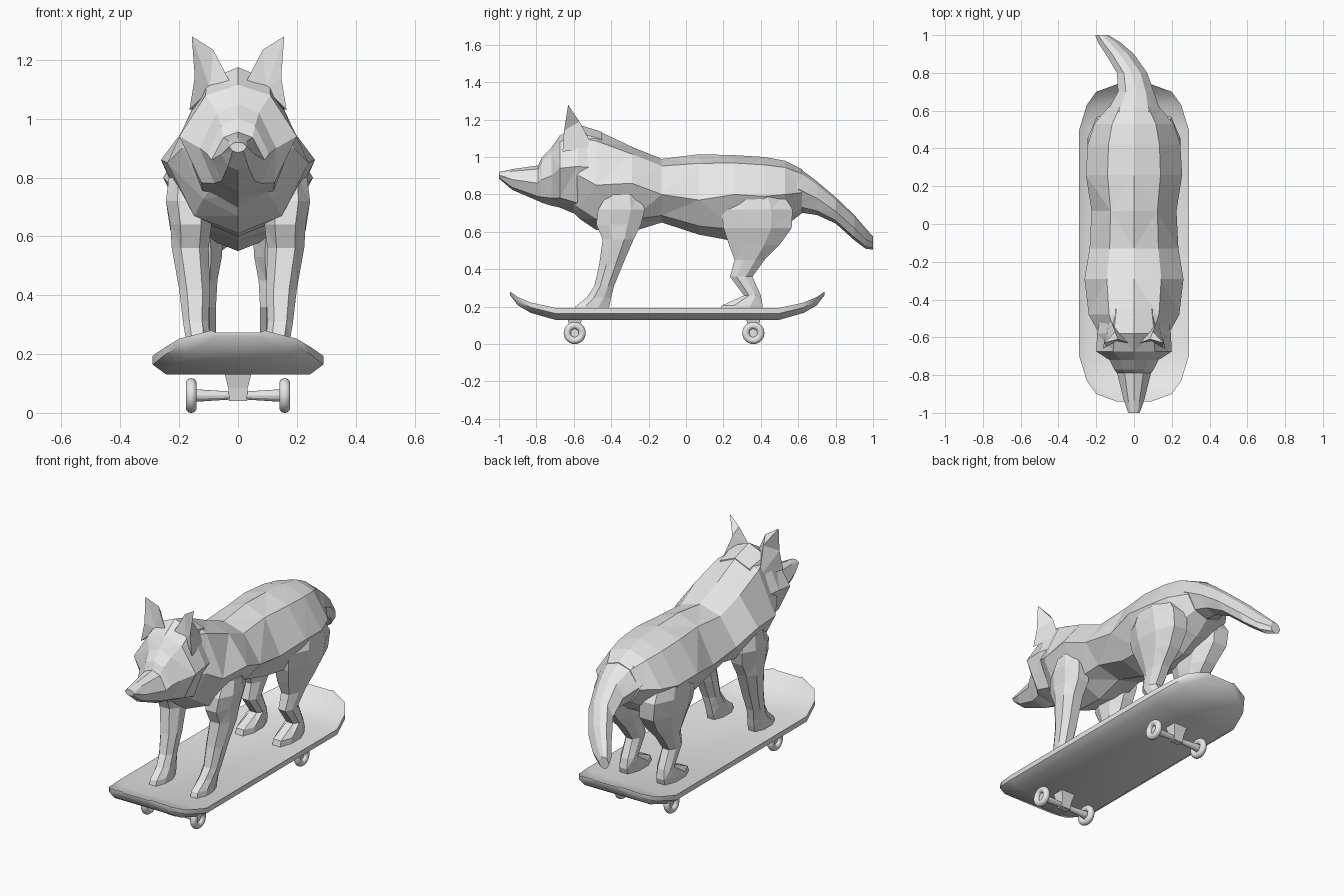
import bpy
import bmesh
import math
from mathutils import Matrix, Vector

default = bpy.data.objects.get("Cube")
if default:
    bpy.data.objects.remove(default, do_unlink=True)

grey = bpy.data.materials.new("plain_grey")
grey.use_nodes = True
grey.diffuse_color = (0.8, 0.8, 0.8, 1)
grey.node_tree.nodes["Principled BSDF"].inputs["Base Color"].default_value = (0.8, 0.8, 0.8, 1)


def finish(name, bm, triangulate=False, smooth=False):
    """Turn a bmesh into a named grey object."""
    bmesh.ops.recalc_face_normals(bm, faces=bm.faces)
    if triangulate:
        bmesh.ops.triangulate(bm, faces=bm.faces)
    for face in bm.faces:
        face.smooth = smooth
    mesh = bpy.data.meshes.new(name)
    bm.to_mesh(mesh)
    bm.free()
    if smooth:
        mesh.set_sharp_from_angle(angle=math.radians(35))
    mesh.materials.append(grey)
    obj = bpy.data.objects.new(name, mesh)
    bpy.context.collection.objects.link(obj)
    return obj


def loft(name, rings, triangulate=True, smooth=False):
    """Skin a list of equal-length point rings and cap both ends."""
    bm = bmesh.new()
    loops = [[bm.verts.new(point) for point in ring] for ring in rings]
    for lower, upper in zip(loops, loops[1:]):
        for i in range(len(lower)):
            j = (i + 1) % len(lower)
            bm.faces.new((lower[i], lower[j], upper[j], upper[i]))
    bm.faces.new(loops[0])
    bm.faces.new(loops[-1])
    return finish(name, bm, triangulate, smooth)


def trunk_ring(y, top, bottom, width, middle, shift=0):
    """Upright eight-sided section: narrow back, wide flank, narrow belly."""
    shoulder = top - (top - middle) * 0.2
    belly = bottom + (middle - bottom) * 0.25
    half = [(0, top), (width * 0.55, shoulder), (width, middle),
            (width * 0.62, belly), (0, bottom)]
    half += [(-x, z) for x, z in half[-2:0:-1]]
    return [(x + shift, y, z) for x, z in half]


def leg_ring(side, z, front, back, inner, outer):
    """Level eight-sided section of a leg, with clipped corners."""
    cx, cy = (inner + outer) / 2, (front + back) / 2
    rx, ry = (outer - inner) / 2, (back - front) / 2
    corners = [(1, 0.4), (0.5, 1), (-0.5, 1), (-1, 0.4)]
    corners += [(-x, -y) for x, y in corners]
    return [(side * (cx + rx * x), cy + ry * y, z) for x, y in corners]


# Torso and neck: y, top, bottom, half width, height of widest line
torso = [
    (-0.64, 1.08, 0.74, 0.12, 0.92), (-0.57, 1.15, 0.67, 0.19, 0.9),
    (-0.48, 1.145, 0.61, 0.24, 0.85), (-0.29, 1.055, 0.6, 0.262, 0.86),
    (-0.13, 0.99, 0.65, 0.235, 0.8), (0.07, 1.015, 0.585, 0.225, 0.77),
    (0.26, 1.01, 0.55, 0.255, 0.8), (0.42, 1, 0.57, 0.245, 0.79),
    (0.53, 0.98, 0.63, 0.21, 0.8), (0.62, 0.935, 0.7, 0.135, 0.81),
]
loft("torso", [trunk_ring(*row) for row in torso])

# Head, from the nose back to the cheek ruff
head = [
    (-1, 0.92, 0.885, 0.03, 0.905), (-0.93, 0.935, 0.825, 0.055, 0.88),
    (-0.79, 0.955, 0.765, 0.09, 0.86), (-0.77, 1, 0.755, 0.105, 0.88),
    (-0.72, 1.05, 0.74, 0.13, 0.9), (-0.675, 1.115, 0.73, 0.2, 0.94),
    (-0.58, 1.175, 0.69, 0.195, 0.95), (-0.45, 1.135, 0.64, 0.17, 0.94),
]
loft("head", [trunk_ring(*row) for row in head])

# Tail, curling to one side, with the sideways shift last
tail = [
    (0.48, 0.97, 0.7, 0.17, 0.84, 0), (0.6, 0.945, 0.705, 0.14, 0.83, 0),
    (0.7, 0.87, 0.69, 0.095, 0.78, 0.01), (0.8, 0.785, 0.645, 0.08, 0.71, -0.01),
    (0.9, 0.69, 0.555, 0.075, 0.62, -0.075), (0.96, 0.62, 0.51, 0.06, 0.56, -0.13),
    (1, 0.575, 0.505, 0.035, 0.54, -0.17),
]
loft("tail", [trunk_ring(*row) for row in tail])

# Legs: height, front, back, inner side, outer side
front_leg = [
    (0.17, -0.6, -0.42, 0.09, 0.175), (0.202, -0.59, -0.41, 0.09, 0.175),
    (0.25, -0.53, -0.4, 0.095, 0.177), (0.31, -0.49, -0.385, 0.1, 0.187),
    (0.42, -0.465, -0.34, 0.095, 0.2), (0.56, -0.445, -0.28, 0.1, 0.225),
    (0.64, -0.48, -0.24, 0.09, 0.23), (0.72, -0.47, -0.22, 0.09, 0.245),
    (0.8, -0.42, -0.25, 0.1, 0.235),
]
hind_leg = [
    (0.17, 0.18, 0.4, 0.07, 0.17), (0.205, 0.19, 0.41, 0.07, 0.17),
    (0.26, 0.31, 0.4, 0.075, 0.16), (0.36, 0.235, 0.355, 0.075, 0.16),
    (0.45, 0.26, 0.42, 0.07, 0.175), (0.53, 0.23, 0.5, 0.055, 0.2),
    (0.62, 0.2, 0.565, 0.05, 0.23), (0.72, 0.19, 0.57, 0.05, 0.245),
    (0.8, 0.24, 0.52, 0.05, 0.235),
]


def build_ear(name, side):
    """Pointed ear with a hollow front, its base sunk into the head."""
    points = {
        "inner": (0.03, -0.63, 1.13), "outer": (0.165, -0.66, 1.03),
        "back": (0.13, -0.49, 1.04), "hollow": (0.095, -0.62, 1.1),
        "brow": (0.147, -0.652, 1.14), "edge": (0.085, -0.61, 1.235),
        "heel": (0.1, -0.57, 1.19), "tip": (0.157, -0.63, 1.28),
    }
    bm = bmesh.new()
    vert = {key: bm.verts.new((side * x, y, z)) for key, (x, y, z) in points.items()}
    for face in ("inner hollow edge", "hollow tip edge", "hollow brow tip",
                 "hollow outer brow", "brow heel tip", "brow back heel",
                 "brow outer back", "heel edge tip", "heel inner edge",
                 "back inner heel", "inner back hollow", "back outer hollow"):
        bm.faces.new([vert[key] for key in face.split()])
    finish(name, bm)


for label, side in (("left", 1), ("right", -1)):
    loft("front_leg_" + label, [leg_ring(side, *row) for row in front_leg])
    loft("hind_leg_" + label, [leg_ring(side, *row) for row in hind_leg])
    build_ear("ear_" + label, side)

# Skateboard deck: distance from its middle, half width, rim height
deck_middle = -0.1
deck_end = [(0.6, 0.29, 0.194), (0.73, 0.25, 0.222), (0.8, 0.2, 0.252), (0.84, 0.09, 0.28)]
deck = [(-d, w, z) for d, w, z in reversed(deck_end)] + deck_end


def deck_ring(distance, width, top):
    """Shallow dished section with raised side rims."""
    depth = width / 0.29
    y = distance + deck_middle
    half = [(width * 0.84, top - 0.02 * depth), (width, top),
            (width, top - 0.03 * depth), (width * 0.84, top - 0.064 * depth)]
    return [(x, y, z) for x, z in half] + [(-x, y, z) for x, z in reversed(half)]


loft("deck", [deck_ring(*row) for row in deck], triangulate=False, smooth=True)


def axle_ring(x, radius, y, height, sides=12):
    return [(x, y + radius * math.cos(math.tau * i / sides),
             height + radius * math.sin(math.tau * i / sides)) for i in range(sides)]


def build_wheel(name, x, y, height, major=0.04, minor=0.019):
    """Rounded ring wheel whose axis lies along x."""
    bm = bmesh.new()
    steps, sides = 28, 14
    grid = []
    for i in range(steps):
        turn = Matrix.Rotation(math.tau * i / steps, 3, "X")
        ring = []
        for j in range(sides):
            angle = math.tau * j / sides
            spot = Vector((minor * math.sin(angle), 0, major + minor * math.cos(angle)))
            ring.append(bm.verts.new(turn @ spot + Vector((x, y, height))))
        grid.append(ring)
    for i in range(steps):
        for j in range(sides):
            a, b = grid[i], grid[(i + 1) % steps]
            k = (j + 1) % sides
            bm.faces.new((a[j], a[k], b[k], b[j]))
    finish(name, bm, smooth=True)


# Trucks: tapered hanger block, waisted axle and two wheels each
hub = 0.059
for label, y in (("front", -0.595), ("rear", 0.36)):
    block = []
    for z, half_x, half_y in ((0.04, 0.03, 0.018), (0.085, 0.033, 0.025), (0.14, 0.047, 0.04)):
        block.append([(half_x, y - half_y, z), (half_x, y + half_y, z),
                      (-half_x, y + half_y, z), (-half_x, y - half_y, z)])
    loft(label + "_hanger", block, triangulate=False)
    profile = [(-0.16, 0.022), (-0.125, 0.02), (-0.03, 0.014)]
    profile += [(-x, r) for x, r in reversed(profile)]
    loft(label + "_axle", [axle_ring(x, r, y, hub) for x, r in profile], triangulate=False)
    for side_label, side in (("left", 1), ("right", -1)):
        build_wheel(f"{label}_wheel_{side_label}", side * 0.159, y, hub)
